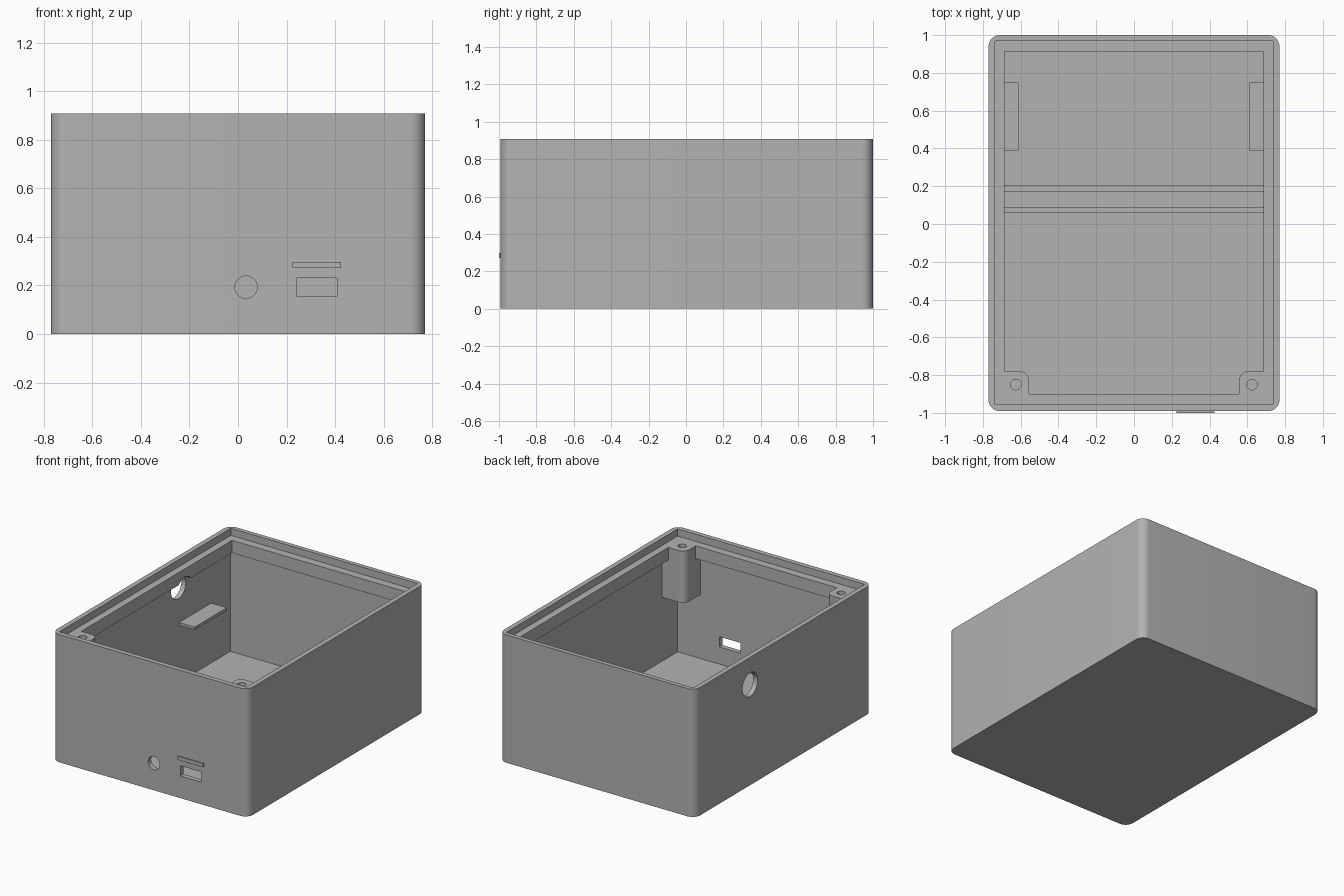
import bpy, bmesh, math
from mathutils import Matrix

if "Cube" in bpy.data.objects:
    bpy.data.objects.remove(bpy.data.objects["Cube"])

grey = bpy.data.materials.new("plain grey")
grey.diffuse_color = (0.45, 0.45, 0.45, 1)
grey.use_nodes = True
grey.node_tree.nodes["Principled BSDF"].inputs["Base Color"].default_value = grey.diffuse_color

X, Y0, Y1, H = 0.77, -0.991, 1.0, 0.908   # outer size
T = 0.035                                 # wall thickness
LEDGE, UNDER = 0.857, 0.767               # top and underside of the inner ledge


def finish(name, bm):
    bmesh.ops.recalc_face_normals(bm, faces=bm.faces[:])
    me = bpy.data.meshes.new(name)
    bm.to_mesh(me)
    bm.free()
    me.materials.append(grey)
    ob = bpy.data.objects.new(name, me)
    bpy.context.collection.objects.link(ob)
    return ob


def prism(name, pts, z0, z1):
    bm = bmesh.new()
    face = bm.faces.new([bm.verts.new((x, y, z0)) for x, y in pts])
    top = bmesh.ops.extrude_face_region(bm, geom=[face])["geom"]
    bmesh.ops.translate(bm, vec=(0, 0, z1 - z0),
                        verts=[v for v in top if isinstance(v, bmesh.types.BMVert)])
    return finish(name, bm)


def box(name, x0, x1, y0, y1, z0, z1):
    return prism(name, [(x0, y0), (x1, y0), (x1, y1), (x0, y1)], z0, z1)


def cylinder(name, centre, r, depth, axis):
    bm = bmesh.new()
    turn = {"X": Matrix.Rotation(math.pi / 2, 4, "Y"),
            "Y": Matrix.Rotation(math.pi / 2, 4, "X"),
            "Z": Matrix.Identity(4)}[axis]
    bmesh.ops.create_cone(bm, cap_ends=True, segments=40, radius1=r, radius2=r,
                          depth=depth, matrix=Matrix.Translation(centre) @ turn)
    return finish(name, bm)


def arc(cx, cy, r, start, steps=10):
    return [(cx + r * math.cos(math.radians(start + 90 * i / steps)),
             cy + r * math.sin(math.radians(start + 90 * i / steps)))
            for i in range(steps + 1)]


def combine(target, tool, operation):
    tool.hide_render = True
    mod = target.modifiers.new("join", "BOOLEAN")
    mod.operation, mod.solver, mod.object = operation, "EXACT", tool
    bpy.context.view_layer.objects.active = target
    bpy.ops.object.modifier_apply(modifier=mod.name)
    bpy.data.objects.remove(tool)


# Enclosure body with rounded vertical corners
R = 0.06
outline = (arc(X - R, Y1 - R, R, 0) + arc(-X + R, Y1 - R, R, 90)
           + arc(-X + R, Y0 + R, R, 180) + arc(X - R, Y0 + R, R, 270))
body = prism("enclosure_body", outline, 0, H)

# Main cavity, narrower mouth under the ledge, and lid rebate
for size in [(-X + T, X - T, Y0 + T, Y1 - T, T, UNDER),
             (-0.685, 0.685, -0.90, 0.912, 0.5, 0.88),
             (-X + T, X - T, Y0 + T, Y1 - T + 0.004, LEDGE, 1.0)]:
    combine(body, box("cutter", *size), "DIFFERENCE")

# Screw posts in the two front corners
for s in (-1, 1):
    pts = [(0.75, -0.97), (0.75, -0.78)]
    pts += arc(0.555 + 0.05, -0.78 - 0.05, 0.05, 90) + [(0.555, -0.97)]
    combine(body, prism("post", [(s * x, y) for x, y in pts], 0.49, LEDGE), "UNION")
    combine(body, cylinder("cutter", (s * 0.625, -0.85, 0.80), 0.028, 0.4, "Z"), "DIFFERENCE")

# Port openings: round and slot in the front wall, round in the left wall
combine(body, cylinder("cutter", (0.033, -0.97, 0.193), 0.046, 0.12, "Y"), "DIFFERENCE")
combine(body, box("cutter", 0.24, 0.408, -1.05, -0.92, 0.157, 0.23), "DIFFERENCE")
combine(body, cylinder("cutter", (-0.74, 0.38, 0.715), 0.084, 0.3, "X"), "DIFFERENCE")

# Small shelves on the side walls
for s, side in ((-1, "left"), (1, "right")):
    a, b = sorted((s * 0.74, s * 0.612))
    box(side + "_shelf", a, b, 0.388, 0.75, 0.44, 0.46)

# Two floor ribs forming a slot
box("front_rib", -0.74, 0.74, 0.06, 0.087, 0.03, 0.13)
box("back_rib", -0.74, 0.74, 0.172, 0.207, 0.03, 0.13)

# Thin blank label strip above the slot
box("label_strip", 0.225, 0.425, -1.0, -0.991, 0.272, 0.297)

# Smooth the curved walls, keep edges sharp
bpy.ops.object.select_all(action="DESELECT")
body.select_set(True)
bpy.context.view_layer.objects.active = body
bpy.ops.object.shade_smooth_by_angle(angle=math.radians(30))
